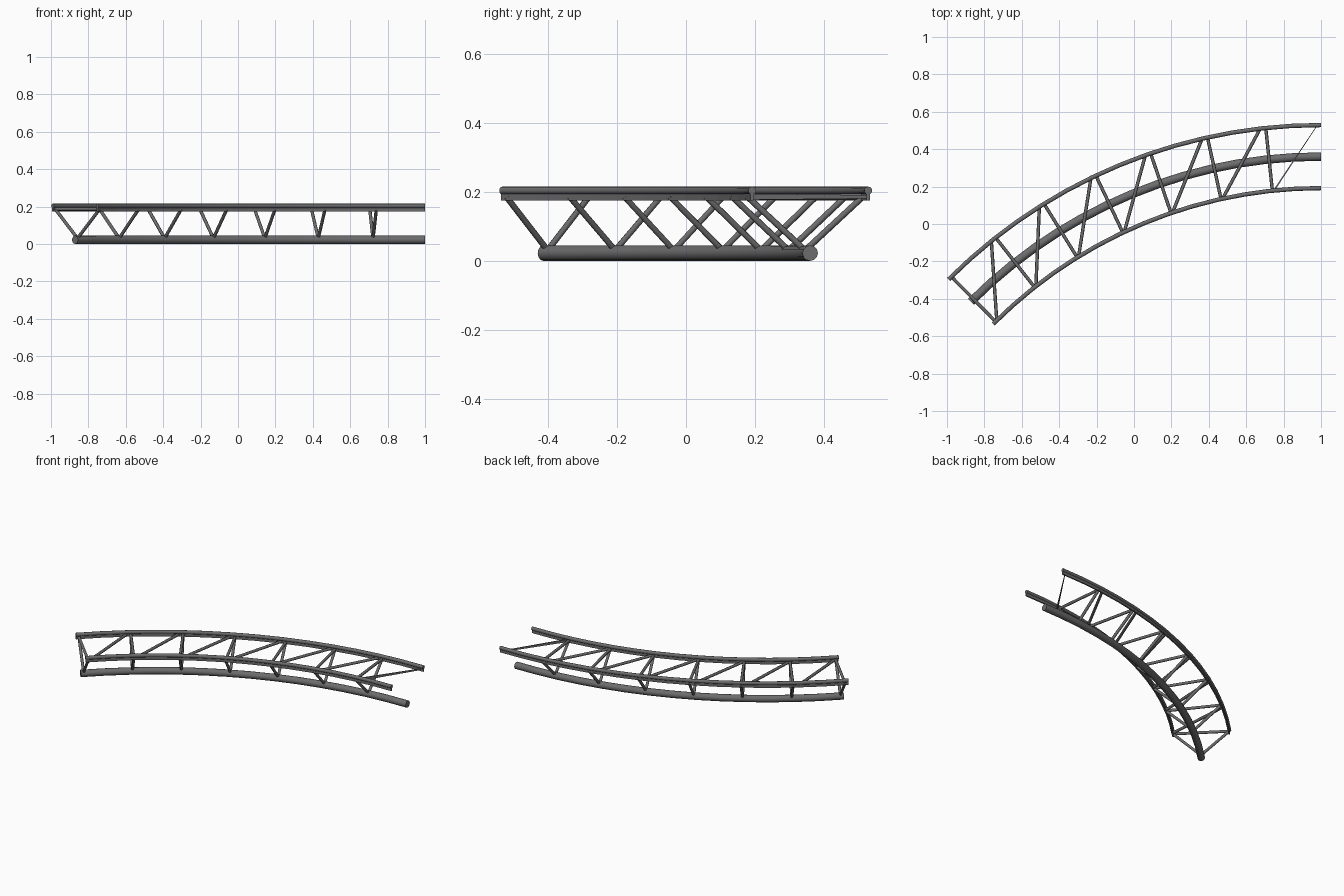
import bpy, bmesh, math
from mathutils import Vector

if "Cube" in bpy.data.objects:
    bpy.data.objects.remove(bpy.data.objects["Cube"], do_unlink=True)

steel = bpy.data.materials.new("dark grey steel")
steel.use_nodes = True
GREY = (0.15, 0.15, 0.155, 1)
steel.diffuse_color = GREY
steel.node_tree.nodes["Principled BSDF"].inputs["Base Color"].default_value = GREY

# Track layout: a 45 degree bend about a centre below the right-hand end
CENTRE = Vector((1.0, -2.286))
OUTER, SPINE, INNER = 2.815, 2.6465, 2.478
BEND = math.radians(45)
BAYS = 7
RAIL_Z, TIE_Z, SPINE_Z = 0.204, 0.186, 0.0225


def on_arc(radius, angle, z):
    return Vector((CENTRE.x - radius * math.sin(angle),
                   CENTRE.y + radius * math.cos(angle), z))


def finish(name, bm, smooth=False):
    bmesh.ops.recalc_face_normals(bm, faces=bm.faces)
    mesh = bpy.data.meshes.new(name)
    bm.to_mesh(mesh)
    bm.free()
    mesh.materials.append(steel)
    obj = bpy.data.objects.new(name, mesh)
    bpy.context.collection.objects.link(obj)
    if smooth:
        bpy.ops.object.select_all(action='DESELECT')
        obj.select_set(True)
        bpy.context.view_layer.objects.active = obj
        bpy.ops.object.shade_smooth_by_angle(angle=math.radians(50))


def loft(bm, rings):
    loops = [[bm.verts.new(p) for p in ring] for ring in rings]
    for a, b in zip(loops, loops[1:]):
        for i in range(len(a)):
            j = (i + 1) % len(a)
            bm.faces.new((a[i], a[j], b[j], b[i]))
    bm.faces.new(loops[0])
    bm.faces.new(loops[-1])


def sweep(name, radius, z, profile, smooth=False, steps=14):
    bm = bmesh.new()
    loft(bm, [[on_arc(radius + u, BEND * s / steps, z + v) for u, v in profile]
              for s in range(steps + 1)])
    finish(name, bm, smooth)


def circle(r, sides):
    return [(r * math.cos(math.tau * i / sides), r * math.sin(math.tau * i / sides))
            for i in range(sides)]


def box(w, h):
    return [(-w / 2, -h / 2), (w / 2, -h / 2), (w / 2, h / 2), (-w / 2, h / 2)]


def strut(bm, start, end, r=0.009, sides=8):
    axis = (end - start).normalized()
    side = axis.cross(Vector((0, 0, 1))).normalized()
    up = side.cross(axis)
    loft(bm, [[p + side * u + up * v for u, v in circle(r, sides)] for p in (start, end)])


# Spine tube and the two rails, each a tube on an upright web
sweep("spine_tube", SPINE, SPINE_Z, circle(0.0225, 12), True)
for label, radius in (("outer", OUTER), ("inner", INNER)):
    sweep(label + "_rail", radius, RAIL_Z, circle(0.0115, 12), True)
    sweep(label + "_rail_web", radius, 0.187, box(0.009, 0.024))

# Triangular frames, set just inside each bay joint, and diagonal braces
supports, ties, braces = bmesh.new(), bmesh.new(), bmesh.new()
INSET = math.radians(0.4)
joints = [BEND * k / BAYS for k in range(BAYS + 1)]
for k in range(1, BAYS + 1):
    a = joints[k] - INSET
    foot = on_arc(SPINE, a, SPINE_Z + 0.008)
    outer, inner = (on_arc(r, a, TIE_Z) for r in (OUTER, INNER))
    strut(supports, foot, outer)
    strut(supports, foot, inner)
    strut(ties, outer, inner)
    if k > 1:
        strut(braces, on_arc(OUTER, joints[k - 1] + INSET / 2, TIE_Z),
              on_arc(INNER, a - INSET / 2, TIE_Z))
finish("v_supports", supports, True)
finish("cross_ties", ties, True)
finish("diagonal_braces", braces, True)

# Thin tapering brace in the open end bay
blade = bmesh.new()
tip, root = on_arc(OUTER, INSET, TIE_Z), on_arc(INNER, joints[1] - 1.5 * INSET, TIE_Z)
side = (root - tip).cross(Vector((0, 0, 1))).normalized()
loft(blade, [[p + side * u + Vector((0, 0, v)) for u, v in box(w, h)]
             for p, w, h in ((tip, 0.003, 0.01), (root, 0.008, 0.018))])
finish("end_brace", blade)
